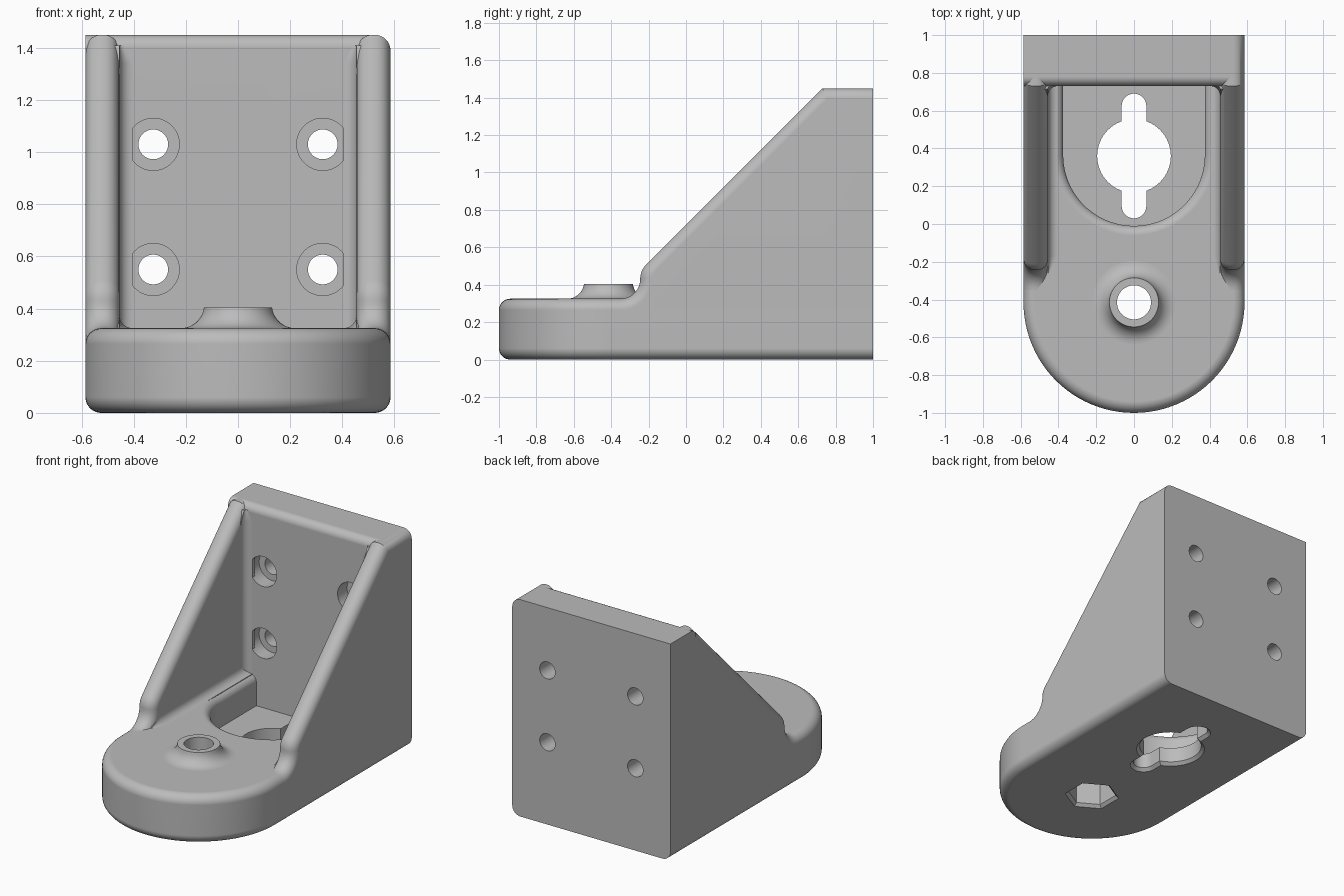
import bpy
import bmesh
from math import sin, cos, pi, radians, sqrt
from mathutils import Vector

cube = bpy.data.objects.get("Cube")
if cube:
    bpy.data.objects.remove(cube, do_unlink=True)

grey = bpy.data.materials.new("plain_grey")
grey.use_nodes = True
colour = (0.5, 0.5, 0.5, 1)
grey.diffuse_color = colour
grey.node_tree.nodes["Principled BSDF"].inputs["Base Color"].default_value = colour

HALF, TOP, FLOOR = 0.585, 1.45, 0.325    # half width, total height, slab top
INNER, WALL_Y, ROUND = 0.455, 0.73, 0.06  # wall inner faces, edge rounding
BOSS_Y = -0.415


def steps(a, b, n):
    return [a + (b - a) * i / n for i in range(n + 1)]


def loft(name, rings, closed=False):
    """Skin equal rings of points; cap the ends unless the loft is closed."""
    bm = bmesh.new()
    rows = [[bm.verts.new(p) for p in ring] for ring in rings]
    pairs = list(zip(rows, rows[1:]))
    if closed:
        pairs.append((rows[-1], rows[0]))
    else:
        bm.faces.new(rows[0])
        bm.faces.new(rows[-1])
    for a, b in pairs:
        for i in range(len(a)):
            bm.faces.new((a[i - 1], a[i], b[i], b[i - 1]))
    bmesh.ops.recalc_face_normals(bm, faces=bm.faces)
    mesh = bpy.data.meshes.new(name)
    bm.to_mesh(mesh)
    bm.free()
    obj = bpy.data.objects.new(name, mesh)
    bpy.context.collection.objects.link(obj)
    return obj


def cut(obj, cutters):
    """Subtract the cutters, keep the result as plain mesh, drop the cutters."""
    for c in cutters:
        c.hide_render = True
        mod = obj.modifiers.new("cut", 'BOOLEAN')
        mod.operation, mod.solver, mod.object = 'DIFFERENCE', 'EXACT', c
    graph = bpy.context.evaluated_depsgraph_get()
    mesh = bpy.data.meshes.new_from_object(obj.evaluated_get(graph))
    obj.modifiers.clear()
    obj.data = mesh
    for c in cutters:
        bpy.data.objects.remove(c, do_unlink=True)


def finish(obj):
    obj.data.materials.clear()
    obj.data.materials.append(grey)
    obj.data.shade_smooth()
    obj.data.set_sharp_from_angle(angle=radians(32))
    mod = obj.modifiers.new("flat_faces", 'WEIGHTED_NORMAL')
    mod.keep_sharp = True


def arch(r, y0, y1, z, round_back=False):
    """Plan outline with a round front and a square or round back."""
    pts = [(r * cos(a), y0 + r * sin(a), z) for a in steps(pi, 2 * pi, 48)]
    if round_back:
        return pts + [(r * cos(a), y1 + r * sin(a), z) for a in steps(0, pi, 48)]
    return pts + [(r, y1, z), (-r, y1, z)]


def disc(r, y, z, n=64):
    return [(r * sin(2 * pi * i / n), y + r * cos(2 * pi * i / n), z) for i in range(n)]


# Base slab with rounded lower and upper rims
quarter = steps(0, pi / 2, 8)
rim = [(ROUND * (1 - sin(a)), ROUND * (1 - cos(a))) for a in quarter]
levels = rim + [(inset, FLOOR - z) for inset, z in reversed(rim)]
base = loft("base_slab", [arch(HALF - inset, BOSS_Y, 1, z) for inset, z in levels])

# Recess with a softened lip, keyhole, bolt hole and hexagonal nut socket
LIP = 0.05
recess = [(0, 0.12)] + [(LIP * (1 - cos(a)), FLOOR - LIP + LIP * sin(a)) for a in quarter]
recess.append((LIP, 0.4))
flare = [(0.03, -0.01), (0, 0.02), (0, 0.22)]
cut(base, [
    loft("recess_cutter", [arch(0.375 + g, 0.365, 0.9, z) for g, z in recess]),
    loft("keyhole_cutter", [disc(0.195 + g, 0.36, z) for g, z in flare]),
    loft("slot_cutter", [arch(0.065 + g, 0.095, 0.625, z, True) for g, z in flare]),
    loft("nut_cutter", [disc(0.152 + g, BOSS_Y, z, 6) for g, z in flare]),
    loft("bolt_cutter", [disc(0.09, BOSS_Y, z) for z in (0.15, 0.5)]),
])
finish(base)

# Flared boss around the bolt hole
boss_profile = [(0.09, 0.3), (0.09, 0.405), (0.13, 0.405)]
boss_profile += [(0.22 + 0.09 * cos(a), 0.415 + 0.09 * sin(a))
                 for a in steps(radians(187), radians(270), 10)]
boss_profile.append((0.22, 0.3))
finish(loft("bolt_boss", [disc(r, BOSS_Y, z) for r, z in boss_profile], closed=True))

# Back plate with a rounded front top edge and four counterbored holes
R = 0.05
plate = [(WALL_Y, 0.1)]
plate += [(WALL_Y + R - R * cos(a), TOP - R + R * sin(a)) for a in quarter]
plate += [(1, TOP), (1, 0.1)]
back = loft("back_plate", [[(x, y, z) for y, z in plate] for x in (-HALF, HALF - ROUND)])
bore = [(0.1, 0.6), (0.1, 0.83), (0.057, 0.83), (0.057, 1.1)]
holes = []
for hx in (-0.325, 0.325):
    for hz in (0.55, 1.03):
        holes.append(loft("screw_cutter", [
            [(hx + x, y, hz + z) for x, z, _ in disc(r, 0, 0, 48)] for r, y in bore]))
cut(back, holes)
finish(back)

# Rim path of a side wall: (y, z, normal y, normal z)
path = []
for a in steps(-pi / 2, 0, 10):
    path.append((-0.35 + 0.105 * cos(a), 0.43 + 0.105 * sin(a), -cos(a), -sin(a)))
for a in steps(pi, pi * 0.75, 8)[1:]:
    path.append((-0.136 + 0.109 * cos(a), 0.43 + 0.109 * sin(a), cos(a), sin(a)))
path += [(WALL_Y, TOP, 1 - sqrt(2), 1), (1, TOP, 0, 1)]

# Wall cross-section: (x, depth below the rim)
section = [(HALF - ROUND + ROUND * cos(a), ROUND * (1 - sin(a))) for a in quarter]
section += [(INNER + ROUND - ROUND * cos(a), ROUND * (1 - sin(a))) for a in reversed(quarter)]


def fillet(name, stations, u, v):
    """Concave corner strip through stations of (corner point, radius)."""
    u, v, sink = Vector(u), Vector(v), 0.03
    rings = []
    for p, r in stations:
        p = Vector(p)
        arc = [p + u * r * (1 - sin(a)) + v * r * (1 - cos(a)) for a in quarter]
        rings.append([p - (u + v) * sink, p + u * r - v * sink] + arc
                     + [p + v * r - u * sink])
    finish(loft(name, rings))


for side, s in (("left", 1), ("right", -1)):
    rings = []
    for y, z, ny, nz in path:
        ring = [(s * x, y - ny * d, z - nz * d) for x, d in section]
        low = y - ny * ROUND
        rings.append(ring + [(s * INNER, low, 0.25), (s * HALF, low, 0.25)])
    finish(loft(side + "_side_wall", rings))

    # Soft inner corners along the floor and up the back plate
    x = s * INNER
    fillet(side + "_floor_fillet",
           [((x, -0.26, FLOOR), 0.005), ((x, -0.17, FLOOR), R), ((x, 0.75, FLOOR), R)],
           (-s, 0, 0), (0, 0, 1))
    fillet(side + "_corner_fillet",
           [((x, WALL_Y, 0.3), R), ((x, WALL_Y, 1.34), R), ((x, WALL_Y, 1.41), 0.015)],
           (-s, 0, 0), (0, -1, 0))
